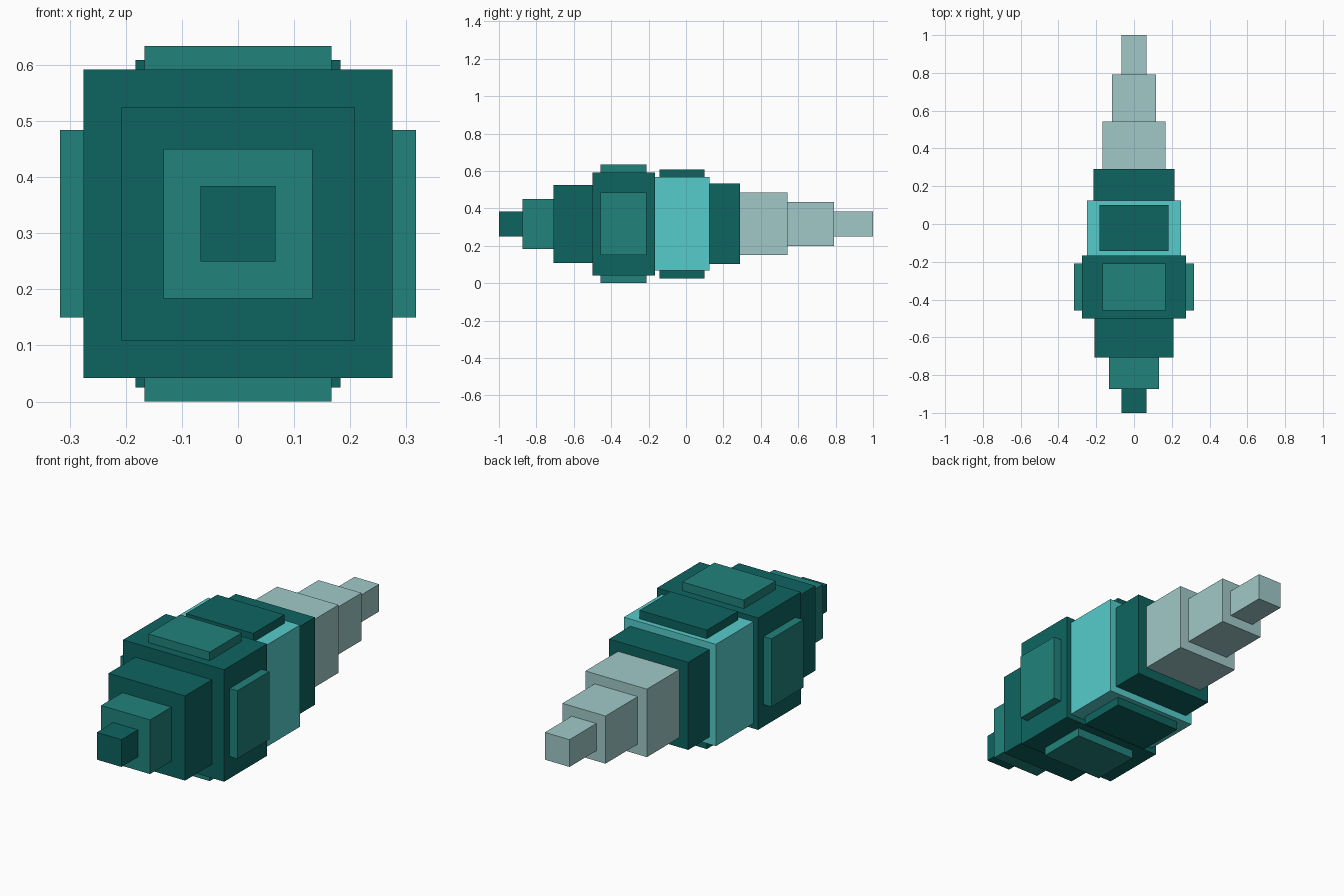
import bpy
from mathutils import Vector

cube = bpy.data.objects.get("Cube")
if cube:
    bpy.data.objects.remove(cube, do_unlink=True)

AXIS_Z = 0.317   # height of the body's long axis


def material(name, rgb):
    mat = bpy.data.materials.new(name)
    mat.use_nodes = True
    color = (*rgb, 1)
    mat.diffuse_color = color
    mat.node_tree.nodes["Principled BSDF"].inputs["Base Color"].default_value = color
    return mat


dark = material("dark teal", (0.004, 0.127, 0.117))
mid = material("mid teal", (0.015, 0.223, 0.198))
bright = material("bright turquoise", (0.093, 0.604, 0.597))
pale = material("pale grey teal", (0.356, 0.584, 0.584))


def box(name, low, high, mat):
    """Box between two corners, measured from the body axis."""
    low, high = Vector(low), Vector(high)
    bpy.ops.mesh.primitive_cube_add(size=1, location=(low + high) / 2 + Vector((0, 0, AXIS_Z)))
    obj = bpy.context.object
    obj.name = name
    obj.scale = high - low
    bpy.ops.object.transform_apply(location=False, rotation=False, scale=True)
    obj.data.materials.append(mat)
    return obj


# Square body segments, front to back: name, rear end, half width, colour
segments = [
    ("nose_tip", -0.873, 0.067, dark),
    ("nose", -0.708, 0.133, mid),
    ("front_collar", -0.5, 0.208, dark),
    ("main_block", -0.167, 0.275, dark),
    ("glowing_band", 0.125, 0.25, bright),
    ("rear_collar", 0.29, 0.215, dark),
    ("tail_base", 0.542, 0.167, pale),
    ("tail_middle", 0.792, 0.117, pale),
    ("tail_tip", 1.0, 0.067, pale),
]
front = -1.0
for name, rear, half, mat in segments:
    box(name, (-half, front, -half), (half, rear, half), mat)
    front = rear

# Raised plates on all four sides of the main block, and above and below the band
for side, label in ((1, "upper"), (-1, "lower")):
    z0, z1 = sorted((side * 0.26, side * 0.317))
    box(label + "_block_plate", (-0.167, -0.458, z0), (0.167, -0.21, z1), mid)
    z0, z1 = sorted((side * 0.23, side * 0.292))
    box(label + "_band_plate", (-0.183, -0.142, z0), (0.183, 0.1, z1), dark)
for side, label in ((1, "left"), (-1, "right")):
    x0, x1 = sorted((side * 0.26, side * 0.317))
    box(label + "_block_plate", (x0, -0.458, -0.167), (x1, -0.21, 0.167), mid)
